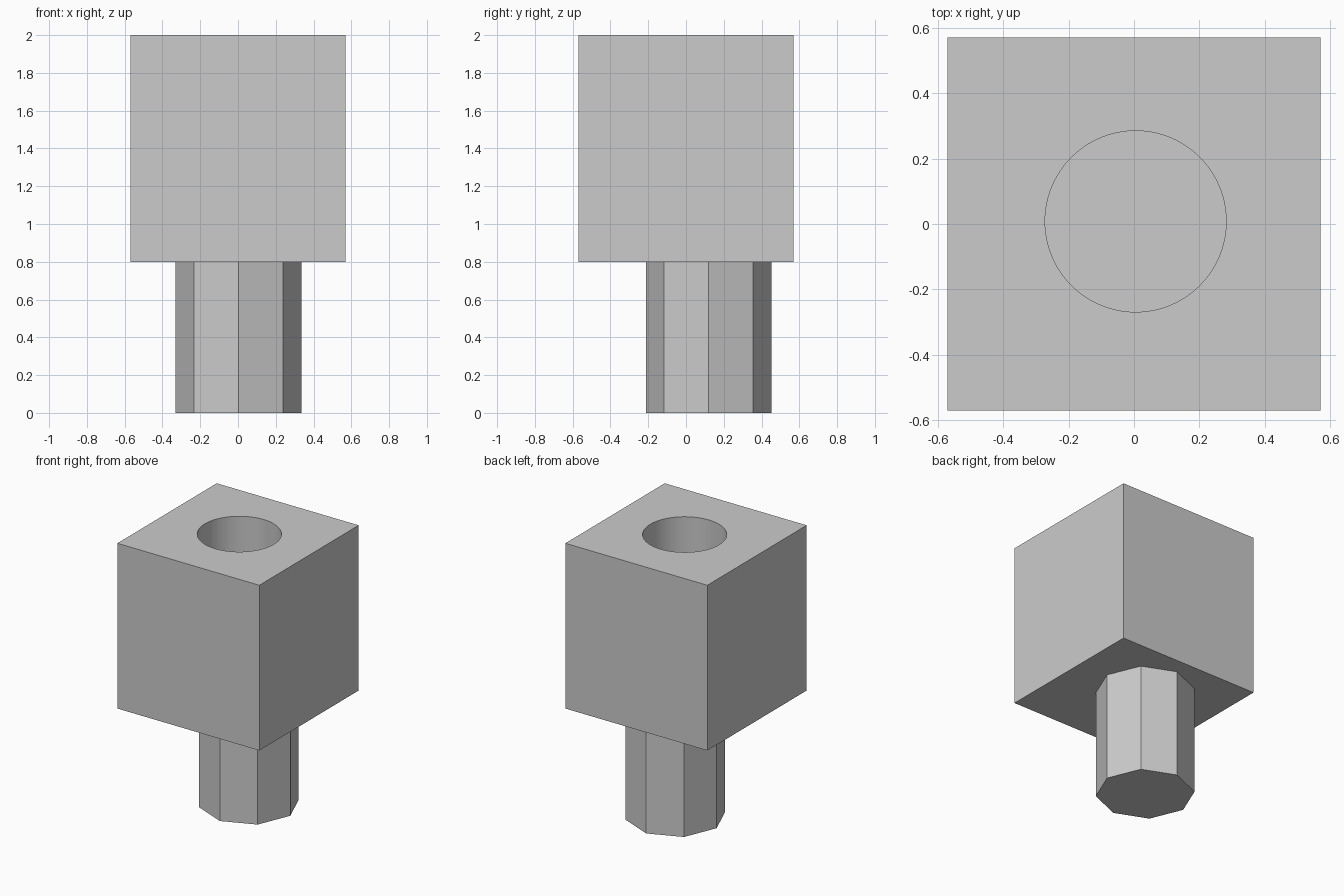
import bpy
import math

if "Cube" in bpy.data.objects:
    bpy.data.objects.remove(bpy.data.objects["Cube"], do_unlink=True)

# Single plain grey
grey = bpy.data.materials.new("plain_grey")
grey.use_nodes = True
colour = (0.6, 0.6, 0.6, 1)
grey.diffuse_color = colour
grey.node_tree.nodes["Principled BSDF"].inputs["Base Color"].default_value = colour


def cylinder(name, sides, radius, bottom, top, x, y):
    bpy.ops.mesh.primitive_cylinder_add(
        vertices=sides, radius=radius, depth=top - bottom,
        location=(x, y, (bottom + top) / 2))
    obj = bpy.context.object
    obj.name = name
    obj.data.materials.append(grey)
    return obj


# Block body
bpy.ops.mesh.primitive_cube_add(size=1, location=(0, 0, 1.4))
block = bpy.context.object
block.name = "block"
block.scale = (1.14, 1.14, 1.2)
bpy.ops.object.transform_apply(location=False, rotation=False, scale=True)
block.data.materials.append(grey)

# Round blind hole sunk into the top of the block
cutter = cylinder("hole_cutter", 96, 0.277, 1.2, 2.2, 0.005, 0.008)
hole = block.modifiers.new("round_hole", "BOOLEAN")
hole.operation = "DIFFERENCE"
hole.solver = "EXACT"
hole.object = cutter
bpy.context.view_layer.objects.active = block
bpy.ops.object.select_all(action="DESELECT")
block.select_set(True)
bpy.ops.object.modifier_apply(modifier=hole.name)
bpy.data.objects.remove(cutter, do_unlink=True)
bpy.ops.object.shade_smooth_by_angle(angle=math.radians(30))

# Eight-sided peg below, set towards the back
cylinder("peg", 8, 0.333, 0, 0.8, 0.003, 0.12)
